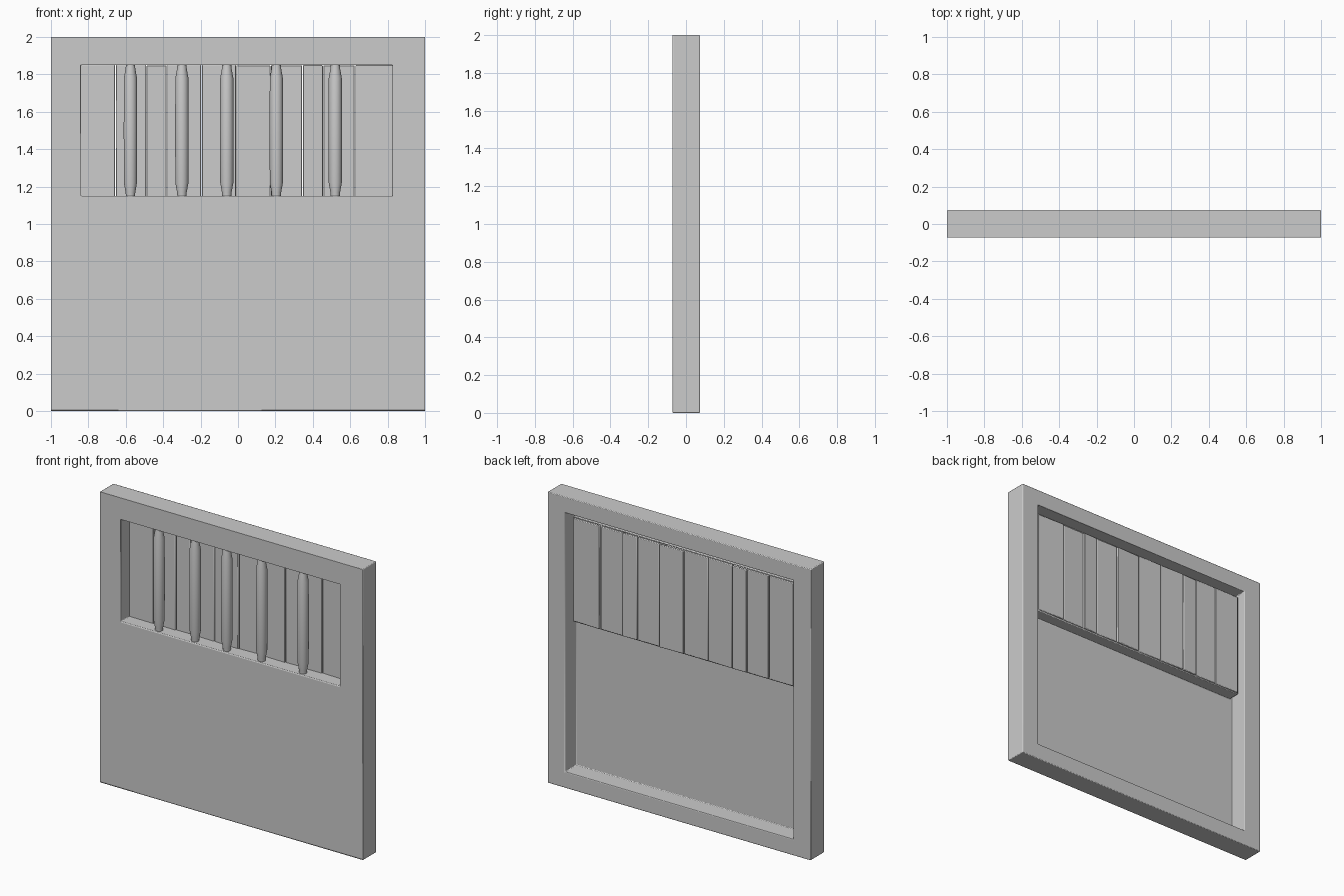
import bpy, bmesh, math, random
from mathutils import Matrix

if "Cube" in bpy.data.objects:
    bpy.data.objects.remove(bpy.data.objects["Cube"])

random.seed(4)


def finish(name, bm, bevel=0.0):
    """Turn a bmesh into a smooth-shaded object with an optional edge bevel."""
    bmesh.ops.recalc_face_normals(bm, faces=bm.faces)
    mesh = bpy.data.meshes.new(name)
    bm.to_mesh(mesh)
    bm.free()
    ob = bpy.data.objects.new(name, mesh)
    bpy.context.collection.objects.link(ob)
    if bevel:
        mod = ob.modifiers.new("soft_edges", "BEVEL")
        mod.width = bevel
        mod.segments = 2
        mod.limit_method = "ANGLE"
    bpy.ops.object.select_all(action="DESELECT")
    ob.select_set(True)
    bpy.context.view_layer.objects.active = ob
    bpy.ops.object.shade_smooth_by_angle(angle=math.radians(40))
    return ob


def rect_ring(name, loops, bevel):
    """Closed ring solid bridged through rectangles (x0, x1, z0, z1, y)."""
    bm = bmesh.new()
    rings = [[bm.verts.new(c) for c in
              ((x0, y, z0), (x1, y, z0), (x1, y, z1), (x0, y, z1))]
             for x0, x1, z0, z1, y in loops]
    for i, a in enumerate(rings):
        b = rings[(i + 1) % len(rings)]
        for k in range(4):
            n = (k + 1) % 4
            bm.faces.new((a[k], a[n], b[n], b[k]))
    return finish(name, bm, bevel)


def plank(name, x0, x1, z0, z1, y, thick, turn):
    """Upright slat, slightly turned about its own vertical axis."""
    bm = bmesh.new()
    bmesh.ops.create_cube(bm, size=1)
    bmesh.ops.scale(bm, vec=(x1 - x0, thick, z1 - z0), verts=bm.verts)
    bmesh.ops.rotate(bm, cent=(0, 0, 0), verts=bm.verts,
                     matrix=Matrix.Rotation(turn, 3, "Z"))
    bmesh.ops.translate(bm, vec=((x0 + x1) / 2, y, (z0 + z1) / 2), verts=bm.verts)
    return finish(name, bm, 0.004)


def turned_bar(name, x, y, profile, sides=20):
    """Round bar lathed from (radius, z) pairs."""
    bm = bmesh.new()
    rings = [[bm.verts.new((x + r * math.cos(2 * math.pi * k / sides),
                            y + r * math.sin(2 * math.pi * k / sides), z))
              for k in range(sides)] for r, z in profile]
    for a, b in zip(rings, rings[1:]):
        for k in range(sides):
            n = (k + 1) % sides
            bm.faces.new((a[k], a[n], b[n], b[k]))
    bm.faces.new(rings[0])
    bm.faces.new(rings[-1])
    return finish(name, bm)


# Hollow-backed body: thin front skin, thick rim and a window box reaching back
F, SKIN, BOX, B = -0.072, -0.05, 0.032, 0.075
rect_ring("wall_panel_body", [
    (-1, 1, 0, 2, F),
    (-0.84, 0.825, 1.15, 1.85, F),
    (-0.84, 0.825, 1.15, 1.85, BOX),
    (-0.85, 0.835, 1.135, 1.86, BOX),
    (-0.85, 0.835, 1.135, 1.86, SKIN),
    (-0.868, 0.868, 0.11, 1.89, SKIN),
    (-0.868, 0.868, 0.11, 1.89, B),
    (-1, 1, 0, 2, B)], 0.006)

# Slats closing the back of the window box
edges = [-0.845, -0.655, -0.49, -0.38, -0.195, -0.01, 0.175, 0.345, 0.455, 0.625, 0.83]
for i, (a, b) in enumerate(zip(edges, edges[1:])):
    plank(f"window_slat_{i + 1}", a + 0.002, b - 0.002, 1.142,
          1.853 - random.uniform(0, 0.006), 0.032 + random.uniform(-0.004, 0.004),
          0.018, math.radians(random.uniform(-3, 3)))

# Upright bars across the opening, narrower at both ends
profile = [(0.024, 1.145), (0.026, 1.17), (0.035, 1.22), (0.036, 1.5),
           (0.035, 1.78), (0.026, 1.83), (0.024, 1.855)]
for i, x in enumerate((-0.575, -0.3, -0.06, 0.205, 0.52)):
    turned_bar(f"window_bar_{i + 1}", x, -0.036, profile)
